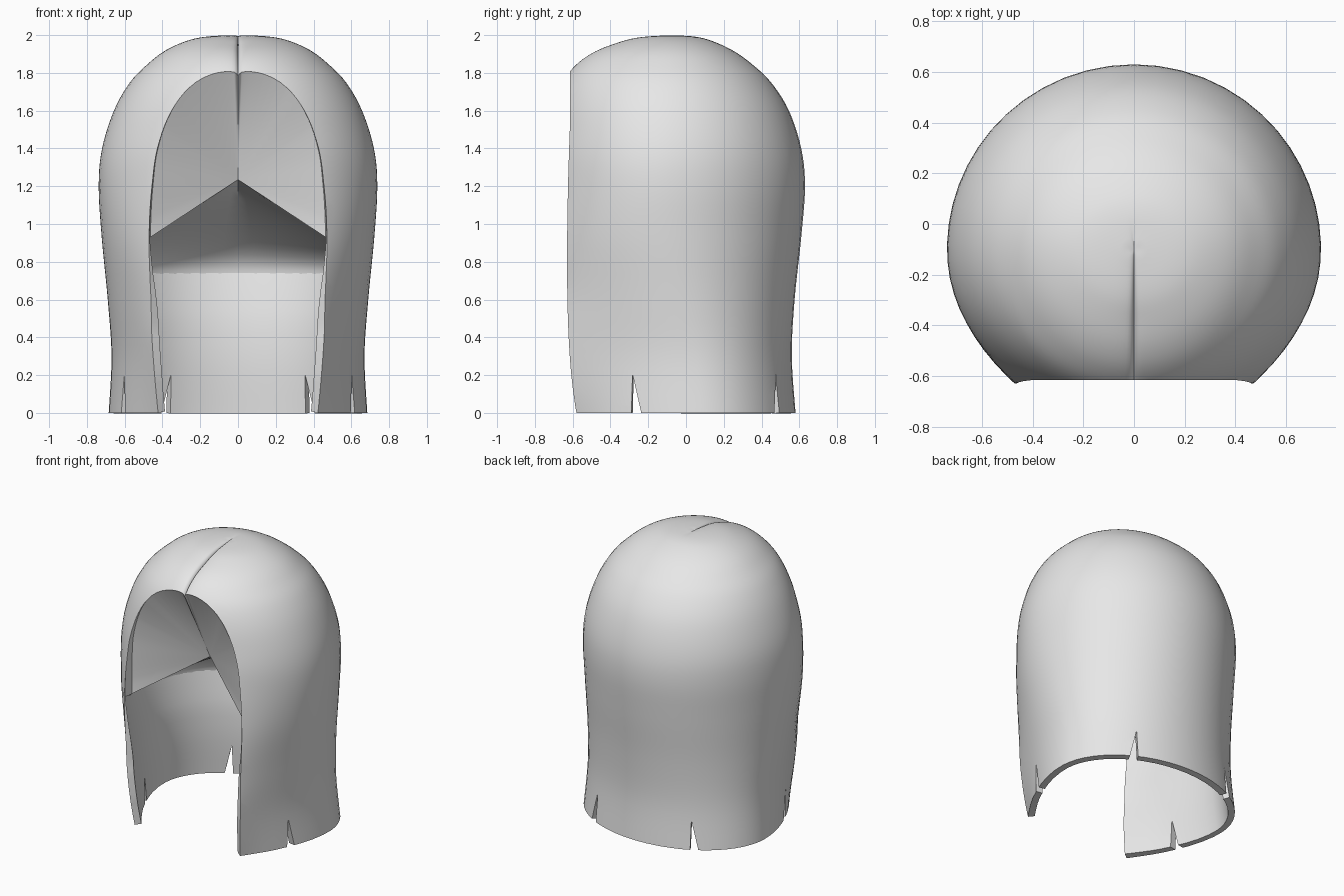
import bpy, bmesh, math
from mathutils import Vector

if "Cube" in bpy.data.objects:
    bpy.data.objects.remove(bpy.data.objects["Cube"])

grey = bpy.data.materials.new("light_grey")
grey.use_nodes = True
grey.diffuse_color = (0.8, 0.8, 0.8, 1)
grey.node_tree.nodes["Principled BSDF"].inputs["Base Color"].default_value = (0.8, 0.8, 0.8, 1)

FRONT_Y = -0.615
CORNER_Z = 0.93
COLUMNS, STEPS = 72, 5
# height, half width, centre y, back radius, front radius, flatness of the front flanks
PROFILE = [
    (0, .685, .07, .51, .985, .14), (.3, .67, .035, .525, 1.0, .12),
    (.6, .69, -.025, .6, .83, .05), (CORNER_Z, .722, -.08, .69, .707, 0),
    (1.2, .738, -.1, .73, .655, 0), (1.4, .72, -.1, .71, .64, 0),
    (1.6, .657, -.1, .645, .61, 0), (1.75, .572, -.1, .55, .56, 0),
    (1.85, .475, -.1, .445, .485, 0), (1.92, .382, -.1, .345, .385, 0),
    (1.97, .27, -.1, .235, .255, 0), (1.993, .16, -.1, .14, .15, 0),
    (2.003, 0, -.1, 0, 0, 0)]


def smooth_rows(points, steps):
    """Catmull-Rom interpolation through the profile rows."""
    pts = [Vector(p) for p in points]
    rows = []
    for i in range(len(pts) - 1):
        a, b, c, d = (pts[max(0, min(len(pts) - 1, i + k))] for k in (-1, 0, 1, 2))
        for s in range(steps):
            t = s / steps
            rows.append(b + (c - a) * (t / 2) + (2 * a - 5 * b + 4 * c - d) * (t * t / 2)
                        + (3 * b - a - 3 * c + d) * (t ** 3 / 2))
    return rows + [pts[-1]]


def ring_point(row, angle):
    """Point on the egg-shaped ring; angle zero is the front."""
    z, w, centre, back, front, flat = row
    c = math.cos(angle)
    if c > 0:
        w *= 1 - flat * math.sin(2 * angle) ** 2
    return Vector((w * math.sin(angle), centre - c * (front if c > 0 else back), z))


def make_object(name, bm):
    mesh = bpy.data.meshes.new(name)
    bm.to_mesh(mesh)
    bm.free()
    obj = bpy.data.objects.new(name, mesh)
    bpy.context.collection.objects.link(obj)
    mesh.materials.append(grey)
    return obj


def activate(obj):
    bpy.ops.object.select_all(action='DESELECT')
    obj.select_set(True)
    bpy.context.view_layer.objects.active = obj


# Hair shell: full dome with columns crowded toward the front parting
bm = bmesh.new()
grid = []
for row in smooth_rows(PROFILE, STEPS):
    line = []
    for i in range(COLUMNS):
        v = 2 * i / COLUMNS - 1
        v = math.copysign(1 - (1 - abs(v)) ** 1.5, v)
        p = ring_point(row, math.pi * (1 + v))
        fade = max(0, min(1, (0.02 - p.y) / 0.4))
        if p.z > CORNER_Z:
            groove = 0.02 * math.exp(-abs(p.x) / 0.006) + 0.018 * math.exp(-abs(p.x) / 0.06)
            p.z -= groove * fade
        line.append(bm.verts.new(p))
    grid.append(line)
for low, high in zip(grid, grid[1:]):
    for i in range(COLUMNS):
        j = (i + 1) % COLUMNS
        bm.faces.new((low[i], low[j], high[j], high[i]))
bmesh.ops.remove_doubles(bm, verts=bm.verts, dist=0.0003)

# Open the face side and bow its edge slightly
bmesh.ops.bisect_plane(bm, geom=bm.verts[:] + bm.edges[:] + bm.faces[:], dist=1e-5,
                       plane_co=(0, FRONT_Y, 0), plane_no=(0, -1, 0), clear_outer=True)
rim = [v for v in bm.verts if abs(v.co.y - FRONT_Y) < 1e-4]
for v in bm.verts:
    if v.co.z < 1.5 and v.co.y < -0.4:
        t = v.co.z / 1.5
        bow = 0.035 * (1 - t) ** 6 - 0.06 * t * (1 - t)
        v.co.y += bow * (v.co.y + 0.4) / (FRONT_Y + 0.4)
rim_curve = [v.co.copy() for v in rim if v.co.z > CORNER_Z - 0.005]
rim_curve.sort(key=lambda p: math.atan2(p.z - CORNER_Z + 0.01, p.x))
shell = make_object("hair_shell", bm)

# Thickness fades out above the corners of the opening
group = shell.vertex_groups.new(name="thickness")
for v in shell.data.vertices:
    group.add([v.index], max(0.03, min(1, (1.0 - v.co.z) / 0.5)), 'REPLACE')
solid = shell.modifiers.new("thickness", 'SOLIDIFY')
solid.thickness = 0.045
solid.offset = -1
solid.vertex_group = group.name
activate(shell)
bpy.ops.object.modifier_apply(modifier=solid.name)


def cut_slit(base, tangent):
    """Cut a tapered notch up from the hem; tangent gives its opening side."""
    t = Vector(tangent).normalized()
    n = Vector((t.y, -t.x, 0))
    bm = bmesh.new()
    ends = []
    for depth in (-0.12, 0.12):
        ends.append([bm.verts.new(Vector(base) + t * a + n * depth + Vector((0, 0, z)))
                     for a, z in ((-0.002, -0.02), (0.058, -0.02), (0.005, 0.205))])
    bm.faces.new(ends[0])
    bm.faces.new(ends[1][::-1])
    for i in range(3):
        j = (i + 1) % 3
        bm.faces.new((ends[0][j], ends[0][i], ends[1][i], ends[1][j]))
    bmesh.ops.recalc_face_normals(bm, faces=bm.faces)
    cutter = make_object("slit_cutter", bm)
    cutter.hide_render = True
    mod = shell.modifiers.new("slit", 'BOOLEAN')
    mod.operation = 'DIFFERENCE'
    mod.solver = 'EXACT'
    mod.object = cutter
    activate(shell)
    bpy.ops.object.modifier_apply(modifier=mod.name)
    bpy.data.objects.remove(cutter)


for side in (-1, 1):
    cut_slit((side * 0.58, -0.285, 0), (side * 0.15, 1, 0))
    cut_slit((side * 0.37, 0.475, 0), (side * 0.88, -0.47, 0))

# Inner front panels: narrow return behind the opening edge, then a fan to an inward peak
peak = Vector((0, -0.32, 1.235))
inset_curve = []
for p in rim_curve:
    depth = max(0.004, 0.075 * min(1, (1.7 - p.z) / 0.7))
    inset_curve.append(Vector((p.x * (1 - depth * 0.2), p.y + depth, p.z)))
bm = bmesh.new()
hub = bm.verts.new(peak)
outer = [bm.verts.new(p) for p in rim_curve]
inner = [bm.verts.new(p) for p in inset_curve]
for i in range(len(outer) - 1):
    bm.faces.new((hub, inner[i + 1], inner[i]))
    bm.faces.new((inner[i], inner[i + 1], outer[i + 1], outer[i]))
bm.normal_update()
if sum(f.normal.y * f.calc_area() for f in bm.faces) > 0:
    bmesh.ops.reverse_faces(bm, faces=bm.faces)
panels = make_object("inner_front_panels", bm)

# Inner underside: curved sheet that runs from the panel edge down into the back wall
right, left = inset_curve[0], inset_curve[-1]
bm = bmesh.new()
sheet = []
for i in range(41):
    s = i / 20 - 1
    corner = right if s > 0 else left
    start = peak.lerp(corner, abs(s))
    wall = ring_point((0.72 + 0.21 * s ** 4, 0.68, -0.05, 0.617, 0.75, 0.02),
                      math.pi - s * (math.pi - 0.72))
    wall = wall.lerp(corner, abs(s) ** 12)
    flare = 1 + 0.035 * (1 - abs(s) ** 4)
    bend = Vector((wall.x * flare, wall.y * flare, wall.z + 0.45 * (start.z - wall.z)))
    sheet.append([bm.verts.new(start.lerp(bend, t).lerp(bend.lerp(wall, t), t))
                  for t in (k / 12 for k in range(13))])
for a, b in zip(sheet, sheet[1:]):
    for k in range(12):
        bm.faces.new((a[k], a[k + 1], b[k + 1], b[k]))
bm.normal_update()
if sum(f.normal.z for f in bm.faces) > 0:
    bmesh.ops.reverse_faces(bm, faces=bm.faces)
underside = make_object("inner_underside", bm)

for obj in (shell, panels, underside):
    activate(obj)
    bpy.ops.object.shade_smooth_by_angle(angle=math.radians(40))
